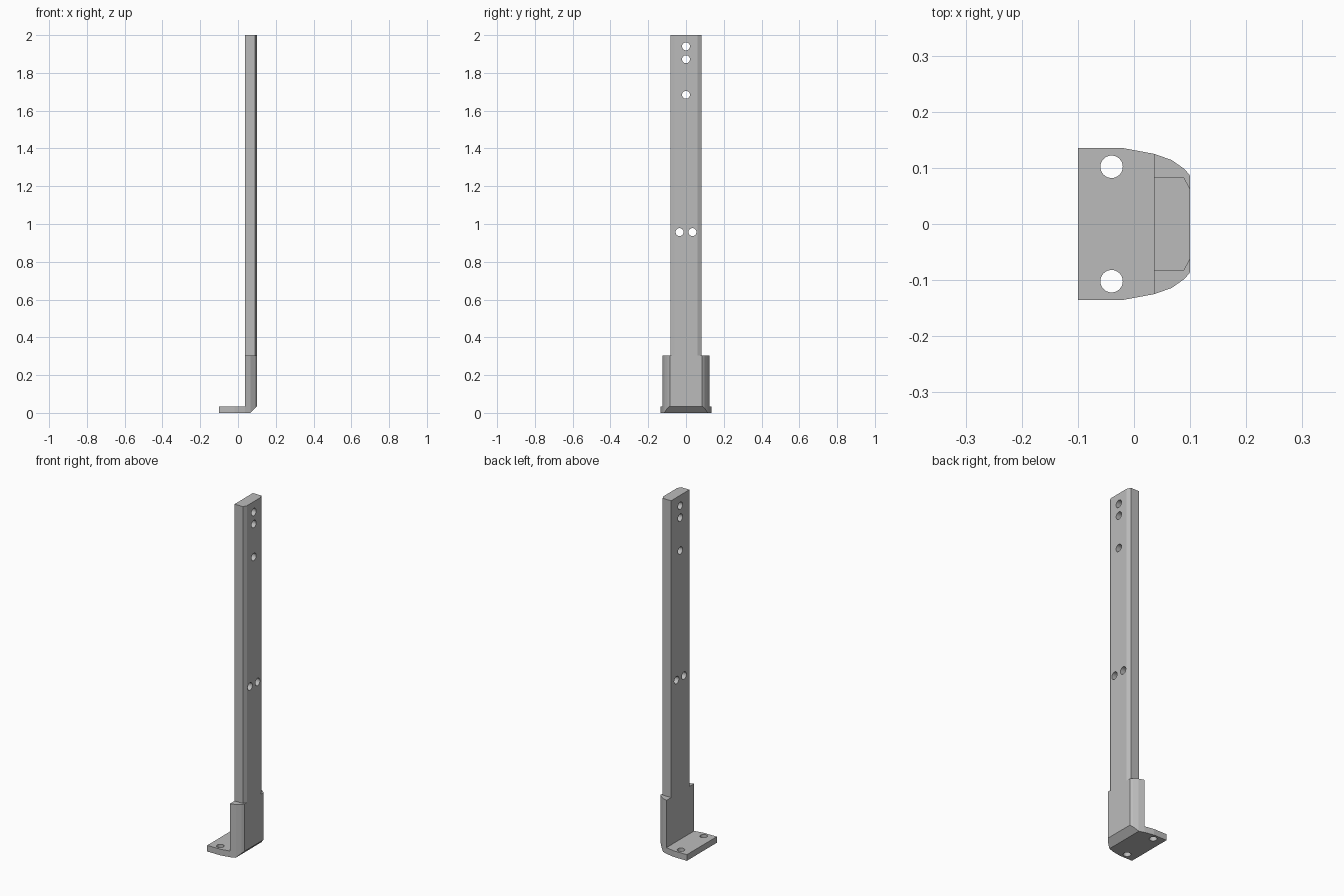
import bpy, bmesh, math
from mathutils import Vector

if "Cube" in bpy.data.objects:
    bpy.data.objects.remove(bpy.data.objects["Cube"], do_unlink=True)

grey = bpy.data.materials.new("plain_grey")
grey.use_nodes = True
colour = (0.5, 0.5, 0.5, 1)
grey.diffuse_color = colour
grey.node_tree.nodes["Principled BSDF"].inputs["Base Color"].default_value = colour

FOOT_TOP, SLEEVE_TOP, POST_TOP = 0.035, 0.305, 2.0
BACK_X = 0.036


def prism(name, half, z0, z1, bevel_plane=None):
    """Extrude a half outline, mirrored across y, between two heights."""
    outline = half + [(x, -y) for x, y in reversed(half)]
    bm = bmesh.new()
    face = bm.faces.new([bm.verts.new((x, y, z0)) for x, y in outline])
    up = bmesh.ops.extrude_face_region(bm, geom=[face])["geom"]
    verts = [v for v in up if isinstance(v, bmesh.types.BMVert)]
    bmesh.ops.translate(bm, verts=verts, vec=(0, 0, z1 - z0))
    if bevel_plane:
        point, normal = bevel_plane
        cut = bmesh.ops.bisect_plane(bm, geom=bm.verts[:] + bm.edges[:] + bm.faces[:],
                                     plane_co=point, plane_no=normal, clear_outer=True)
        edges = [e for e in cut["geom_cut"] if isinstance(e, bmesh.types.BMEdge)]
        bmesh.ops.holes_fill(bm, edges=edges)
    bmesh.ops.recalc_face_normals(bm, faces=bm.faces[:])
    mesh = bpy.data.meshes.new(name)
    bm.to_mesh(mesh)
    bm.free()
    mesh.materials.append(grey)
    obj = bpy.data.objects.new(name, mesh)
    bpy.context.collection.objects.link(obj)
    return obj


def drill(target, name, location, radius, along_x=False):
    """Cut a round through-hole with a hidden cylinder."""
    bpy.ops.mesh.primitive_cylinder_add(vertices=32, radius=radius, depth=0.3, location=location,
                                        rotation=(0, math.pi / 2 if along_x else 0, 0))
    cutter = bpy.context.object
    cutter.name = name
    cutter.data.materials.append(grey)
    cutter.hide_render = True
    cutter.hide_set(True)
    cutter.display_type = 'WIRE'
    mod = target.modifiers.new(name, 'BOOLEAN')
    mod.operation, mod.solver, mod.object = 'DIFFERENCE', 'EXACT', cutter


# Rounded nose shared by the foot and the sleeve
nose = [(BACK_X, 0.125), (0.067, 0.114), (0.09, 0.098), (0.1, 0.086)]

# Foot plate with a sloping underside at the nose
foot = prism("foot_plate", [(-0.1, 0.135), (-0.018, 0.135)] + nose, 0, FOOT_TOP,
             (Vector((0.065, 0, 0)), Vector((1, 0, -1))))
# Wide sleeve at the bottom of the post
prism("lower_sleeve", nose, FOOT_TOP, SLEEVE_TOP)
# Tall post with two bevelled corners
post = prism("post", [(BACK_X, 0.083), (0.089, 0.083), (0.1, 0.062)], SLEEVE_TOP, POST_TOP)

# Mounting holes
for y in (-0.102, 0.102):
    drill(foot, "foot_hole_cutter", (-0.04, y, 0), 0.02)
for y, z in ((0, 1.94), (0, 1.872), (0, 1.684), (-0.034, 0.957), (0.034, 0.957)):
    drill(post, "post_hole_cutter", (0.07, y, z), 0.021, True)
